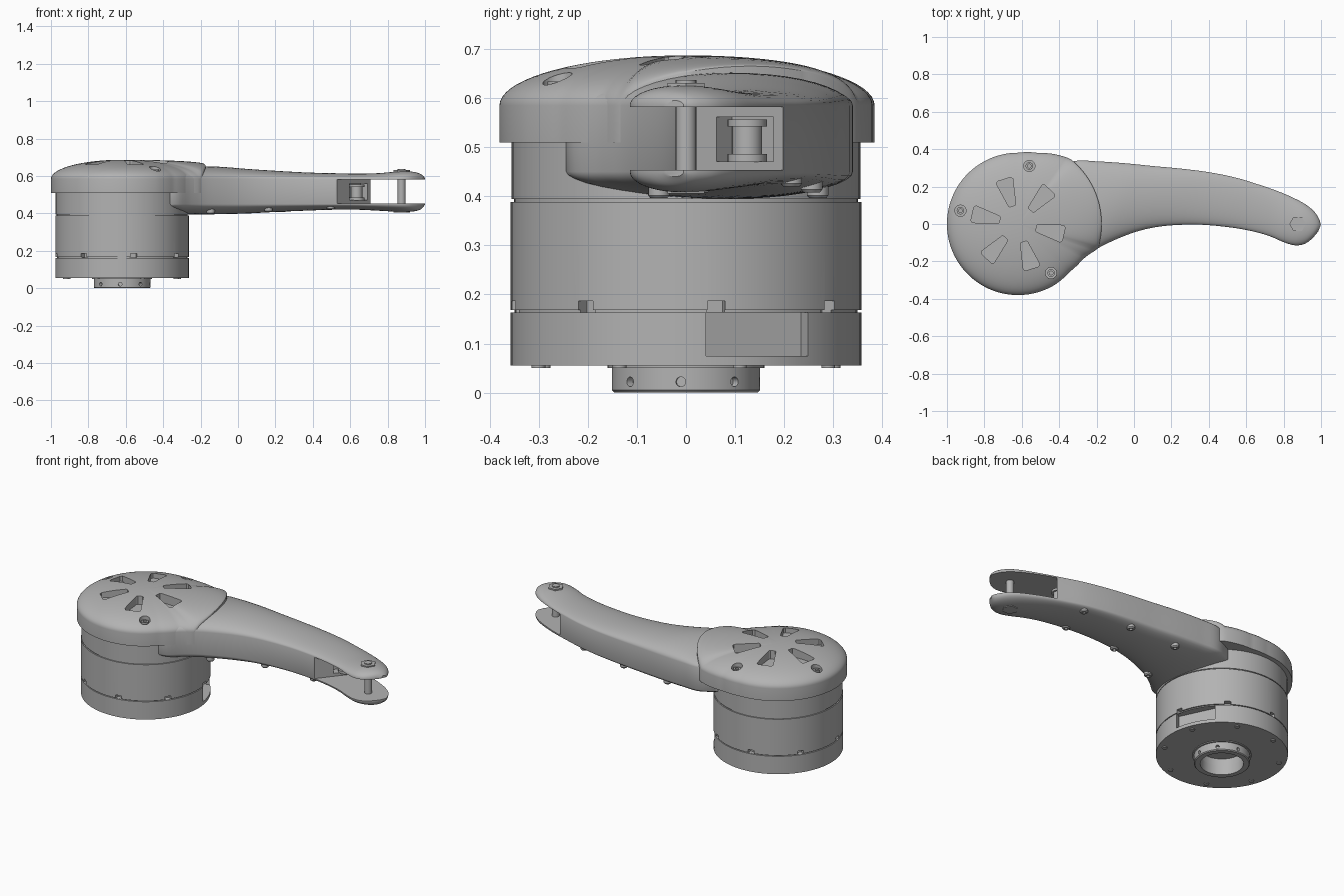
import bpy, bmesh
from math import sin, cos, pi, radians, sqrt, atan2
from mathutils import Matrix, Vector

if "Cube" in bpy.data.objects:
    bpy.data.objects.remove(bpy.data.objects["Cube"])

grey = bpy.data.materials.new("plain grey")
grey.use_nodes = True
grey.diffuse_color = (0.45, 0.45, 0.45, 1)
grey.node_tree.nodes["Principled BSDF"].inputs["Base Color"].default_value = (0.45, 0.45, 0.45, 1)

HUB = Vector((-0.62, 0, 0))


def finish(bm, name):
    bmesh.ops.remove_doubles(bm, verts=bm.verts, dist=1e-5)
    bmesh.ops.recalc_face_normals(bm, faces=bm.faces)
    mesh = bpy.data.meshes.new(name)
    bm.to_mesh(mesh)
    bm.free()
    obj = bpy.data.objects.new(name, mesh)
    bpy.context.collection.objects.link(obj)
    mesh.materials.append(grey)
    return obj


def smooth(obj):
    bpy.ops.object.select_all(action='DESELECT')
    obj.select_set(True)
    bpy.context.view_layer.objects.active = obj
    bpy.ops.object.shade_smooth_by_angle(angle=radians(30))


def loft(loops, name, ring=False, caps=False):
    """Skin a list of equally long closed loops."""
    bm = bmesh.new()
    rows = [[bm.verts.new(p) for p in loop] for loop in loops]
    pairs = list(zip(rows, rows[1:])) + ([(rows[-1], rows[0])] if ring else [])
    for a, b in pairs:
        for i in range(len(a)):
            j = (i + 1) % len(a)
            bm.faces.new((a[i], a[j], b[j], b[i]))
    if caps:
        bm.faces.new(rows[0])
        bm.faces.new(rows[-1])
    return finish(bm, name)


def lathe(profile, name, at=HUB, sides=96, ring=False):
    """Turn (radius, z) points about a vertical axis."""
    loops = [[(at[0] + r * cos(2 * pi * k / sides), at[1] + r * sin(2 * pi * k / sides), z)
              for k in range(sides)] for r, z in profile]
    return loft(loops, name, ring)


def rod(at, r, z0, z1, name, sides=24):
    return lathe([(0, z0), (r, z0), (r, z1), (0, z1)], name, at, sides)


def prism(points, z0, z1, name):
    return loft([[(x, y, z) for x, y in points] for z in (z0, z1)], name, caps=True)


def box(at, size, angle, name):
    bm = bmesh.new()
    matrix = Matrix.Translation(at) @ Matrix.Rotation(angle, 4, 'Z') @ Matrix.Diagonal((*size, 1))
    bmesh.ops.create_cube(bm, size=1, matrix=matrix)
    return finish(bm, name)


def polar(r, angle, z=0):
    return HUB + Vector((r * cos(angle), r * sin(angle), z))


def cut(obj, cutters):
    for cutter in cutters:
        cutter.hide_render = True
        mod = obj.modifiers.new("cut", 'BOOLEAN')
        mod.operation, mod.solver, mod.object = 'DIFFERENCE', 'EXACT', cutter
        bpy.context.view_layer.objects.active = obj
        bpy.ops.object.modifier_apply(modifier=mod.name)
        bpy.data.objects.remove(cutter)


# Motor body with seams, notches and a socket recess
body = lathe([(0, .1), (.12, .1), (.12, .055), (.357, .055), (.357, .163), (.349, .163),
              (.349, .168), (.357, .168), (.357, .388), (.35, .388), (.35, .394),
              (.355, .394), (.355, .55), (0, .55)], "motor_body")
notches = []
for k in range(8):
    a = radians(10 + 45 * k)
    notches.append(box(polar(.35, a, .175), (.05, .036, .023), a, "notch"))
socket_angle = radians(25.4)
notches.append(box(polar(.36, socket_angle, .119), (.11, .23, .088), socket_angle, "socket"))
cut(body, notches)
smooth(body)

# Output collar below the body
collar = lathe([(.117, 0), (.146, 0), (.151, .005), (.151, .05), (.16, .05), (.16, .058),
                (.117, .058)], "output_collar", ring=True)
holes = []
for k in range(8):
    a = radians(45 * k - 4)
    bm = bmesh.new()
    turn = Matrix.Rotation(a, 4, 'Z') @ Matrix.Rotation(pi / 2, 4, 'Y')
    bmesh.ops.create_cone(bm, cap_ends=True, segments=16, radius1=.01, radius2=.01, depth=.03,
                          matrix=Matrix.Translation(polar(.15, a, .022)) @ turn)
    holes.append(finish(bm, "collar_hole"))
cut(collar, holes)
smooth(collar)
for k in range(8):
    smooth(rod(polar(.32, radians(45 * k + 20)), .014, .05, .06, "base_screw"))

# Domed cap, stretched over the root of the arm
REACH = [(-180, .38), (-60, .38), (-43, .376), (-26, .397), (-17, .447), (51, .447),
         (62, .422), (74, .395), (90, .381), (180, .38)]


def reach(deg):
    for (a, r), (b, s) in zip(REACH, REACH[1:]):
        if a <= deg <= b:
            return r + (s - r) * (deg - a) / (b - a)


def rim(deg):
    t = (deg + 17) / 68
    return .585 + (.08 * sqrt(sin(pi * t)) if 0 < t < 1 else 0)


angles = [-180 + 2 * k for k in range(180)]
levels = [(1, None)] + [(sin(pi / 2 * (1 - k / 18)), cos(pi / 2 * (1 - k / 18))) for k in range(19)]
loops = [[polar(0, 0, .51)] * len(angles)]
for f, h in levels:
    loop = []
    for d in angles:
        z = .51 if h is None else rim(d) + (.687 - rim(d)) * h
        loop.append(polar(reach(d) * f, radians(d), z))
    loops.append(loop)
cap = loft(loops, "top_cap")

# Vent slots and screw wells in the cap
cutters = []
for k in range(6):
    a = radians(47.5 + 60 * k)
    outline = [(.1, -.014), (.106, -.02), (.24, -.046), (.25, -.036),
               (.25, .036), (.24, .046), (.106, .02), (.1, .014)]
    points = [(HUB.x + u * cos(a) - v * sin(a), u * sin(a) + v * cos(a)) for u, v in outline]
    cutters.append(prism(points, .632, .8, "vent"))
screws = [polar(.316, radians(d)) for d in (79, 167, -56)]
cutters += [rod(p, .03, .61, .8, "well") for p in screws]
cut(cap, cutters)
smooth(cap)
for p in screws:
    smooth(lathe([(0, .622), (.01, .622), (.01, .634), (.02, .634), (.02, .6), (0, .6)],
                 "cap_screw", p, 24))

# Curved arm: left x, y, right x, y, crown z, belly z for each station
STATIONS = [
    (-.44, .28, -.42, -.25, .60, .43), (-.32, .336, -.33, -.235, .635, .40),
    (-.2, .335, -.25, -.170, .65, .395), (-.05, .325, -.16, -.112, .65, .396),
    (.1, .31, 0, -.045, .638, .40), (.25, .296, .15, -.012, .628, .408),
    (.4, .277, .33, -.003, .619, .415), (.54, .249, .49, -.015, .615, .42),
    (.66, .213, .62, -.036, .613, .42), (.77, .175, .72, -.063, .615, .415),
    (.86, .136, .80, -.097, .622, .41), (.92, .103, .86, -.114, .626, .408),
    (.965, .065, .91, -.107, .622, .411), (.99, .025, .95, -.08, .612, .42),
    (.999, -.005, .985, -.04, .595, .44)]


def spline(rows, steps):
    """Catmull-Rom interpolation of whole rows."""
    out = []
    for i in range(len(rows) - 1):
        quad = [rows[max(0, min(len(rows) - 1, i + o))] for o in (-1, 0, 1, 2)]
        for s in range(steps):
            t = s / steps
            out.append([b + .5 * t * (c - a + t * (2 * a - 5 * b + 4 * c - d
                                                   + t * (3 * (b - c) + d - a)))
                        for a, b, c, d in zip(*quad)])
    return out + [list(rows[-1])]


def section(lx, ly, rx, ry, crown, belly):
    loop = []
    for wall, peak, flip in ((.585, crown, False), (.45, belly, True)):
        for k in range(21):
            a = pi * k / 20
            t = (1 + cos(a)) / 2 if flip else (1 - cos(a)) / 2
            loop.append((lx + (rx - lx) * t, ly + (ry - ly) * t, wall + (peak - wall) * sin(a)))
    return loop


arm = loft([section(*row) for row in spline(STATIONS, 5)], "arm", caps=True)

# Fork gap at the tip, with a pocket holding a pulley
slant = atan2(.22, .18)
fork_gap = prism([(.383, -.2), (1.2, -.2), (1.2, .4), (.874, .4)], .453, .582, "fork_gap")
pocket = box((.645, .12, .516), (.15, .1, .09), slant, "pocket")
cut(arm, [fork_gap, pocket])
smooth(arm)
smooth(lathe([(0, .47), (.04, .47), (.04, .486), (.03, .486), (.03, .542), (.04, .542),
              (.04, .556), (0, .556)], "pulley", (.635, .125), 32))

# Tip axle with nuts on both faces
TIP = (.875, 0)
smooth(rod(TIP, .021, .41, .637, "tip_axle"))
for low, high in ((.6, .631), (.406, .44)):
    smooth(rod(TIP, .044, low, high, "tip_nut", 6))

# Screws along both edges of the arm's underside
for i in (3, 5, 7):
    lx, ly, rx, ry, crown, belly = STATIONS[i]
    for t in (.13, .87):
        spot = (lx + (rx - lx) * t, ly + (ry - ly) * t)
        smooth(lathe([(0, .44), (.022, .44), (.022, belly + .006), (.017, belly),
                      (.009, belly), (.009, belly + .01), (0, belly + .01)],
                     "underside_screw", spot, 20))
